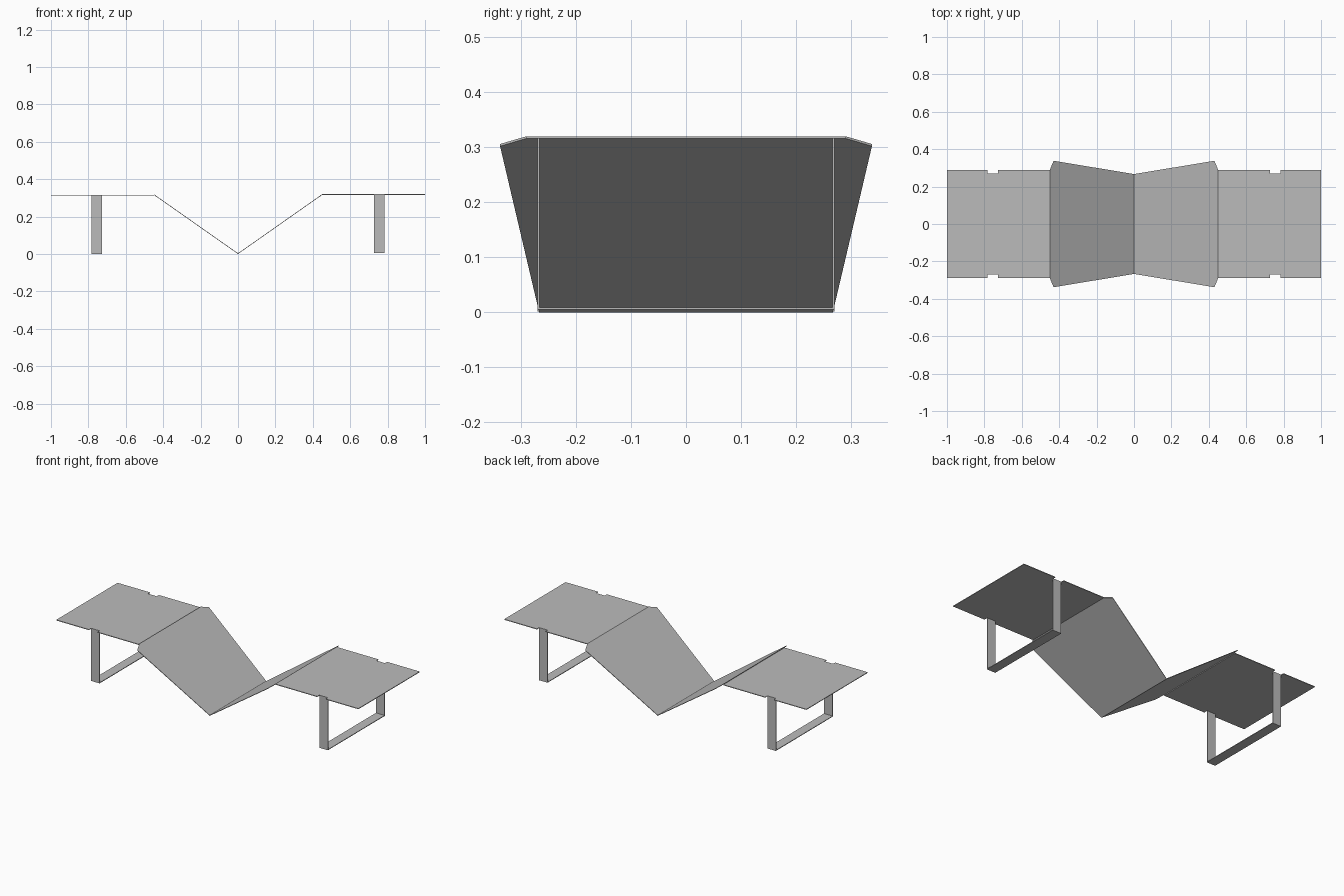
import bpy
import bmesh

cube = bpy.data.objects.get("Cube")
if cube:
    bpy.data.objects.remove(cube, do_unlink=True)

# Single plain metal colour
GREY = (0.5, 0.5, 0.5, 1)
metal = bpy.data.materials.new("grey_sheet_metal")
metal.use_nodes = True
metal.diffuse_color = GREY
metal.node_tree.nodes["Principled BSDF"].inputs["Base Color"].default_value = GREY

T = 0.004  # sheet thickness


def extrude_outline(name, outline, depth):
    """Extrude a planar outline of 3D points along a vector into a closed solid."""
    bm = bmesh.new()
    face = bm.faces.new([bm.verts.new(p) for p in outline])
    result = bmesh.ops.extrude_face_region(bm, geom=[face], use_keep_orig=True)
    moved = [g for g in result["geom"] if isinstance(g, bmesh.types.BMVert)]
    bmesh.ops.translate(bm, verts=moved, vec=depth)
    bmesh.ops.recalc_face_normals(bm, faces=bm.faces)
    mesh = bpy.data.meshes.new(name)
    bm.to_mesh(mesh)
    bm.free()
    mesh.materials.append(metal)
    obj = bpy.data.objects.new(name, mesh)
    bpy.context.collection.objects.link(obj)
    return obj


def both_edges(half):
    """Complete an outline from its +y half by mirroring it across y."""
    return half + [(x, -y, z) for x, y, z in reversed(half)]


IN, OUT = 0.727, 0.784   # leg extent along x
LEG_Y, TOP_Y = 0.27, 0.29

for side, label, top in ((1, "left", 0.32), (-1, "right", 0.316)):
    # Flat table top with a notch over each leg
    z = top - T
    half = [(0.45, TOP_Y), (IN, TOP_Y), (IN, LEG_Y),
            (OUT, LEG_Y), (OUT, TOP_Y), (1.0, TOP_Y)]
    extrude_outline(label + "_table_top",
                    both_edges([(side * x, y, z) for x, y in half]), (0, 0, T))

    # U-shaped leg frame bent from a flat strip
    base = top - 0.315
    inner = LEG_Y - T
    profile = both_edges([(side * IN, inner, z), (side * IN, LEG_Y, z),
                          (side * IN, LEG_Y, base)])
    # Close the inside of the U
    profile = [(side * IN, LEG_Y, z), (side * IN, LEG_Y, base),
               (side * IN, -LEG_Y, base), (side * IN, -LEG_Y, z),
               (side * IN, -inner, z), (side * IN, -inner, base + T),
               (side * IN, inner, base + T), (side * IN, inner, z)]
    extrude_outline(label + "_leg_frame", profile, (side * (OUT - IN), 0, 0))

    # Sloping panel that flares upward and has clipped top corners
    slope = (0.32 - T) / 0.45
    half = [(0, 0.267), (0.43, 0.338), (0.45, TOP_Y)]
    extrude_outline(label + "_sloping_panel",
                    both_edges([(side * x, y, x * slope) for x, y in half]), (0, 0, T))
